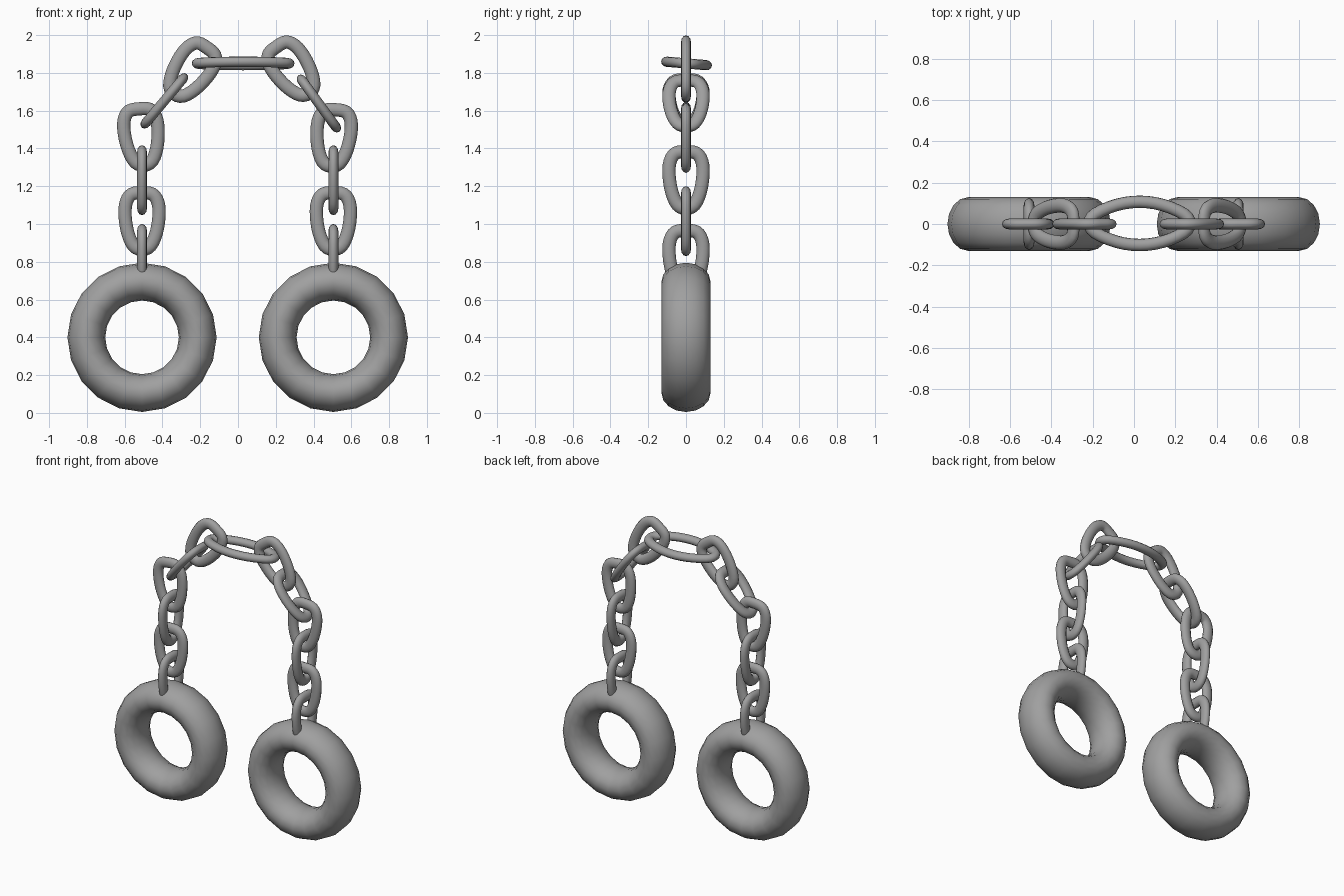
import bpy
from math import sin, cos, pi, radians
from mathutils import Matrix, Vector

cube = bpy.data.objects.get("Cube")
if cube:
    bpy.data.objects.remove(cube, do_unlink=True)

# One grey metal for everything
metal = bpy.data.materials.new("grey_metal")
metal.use_nodes = True
grey = (0.35, 0.35, 0.35, 1)
metal.diffuse_color = grey
metal.node_tree.nodes["Principled BSDF"].inputs["Base Color"].default_value = grey


def closed_curve(half, steps):
    """Mirror half an outline across x = 0 and smooth it into a closed loop."""
    pts = [Vector(p) for p in half]
    pts += [Vector((-p.x, p.y)) for p in reversed(pts[1:-1])]
    n = len(pts)
    loop = []
    for i in range(n):
        a, b, c, d = (pts[(i + k - 1) % n] for k in range(4))
        for s in range(steps):
            t = s / steps
            loop.append(b + (c - a) * (t / 2)
                        + (a * 2 - b * 5 + c * 4 - d) * (t * t / 2)
                        + (b * 3 - a - c * 3 + d) * (t ** 3 / 2))
    return loop


def tube(name, path, in_plane, depth, sides, matrix):
    """Sweep an elliptical section along a closed path lying in the xz plane."""
    n = len(path)
    verts, faces = [], []
    for i, p in enumerate(path):
        tangent = (path[(i + 1) % n] - path[i - 1]).normalized()
        out = Vector((-tangent.y, tangent.x))
        for j in range(sides):
            a = 2 * pi * j / sides
            q = p + out * (in_plane * cos(a))
            verts.append((q.x, depth * sin(a), q.y))
            k, m = (i + 1) % n, (j + 1) % sides
            faces.append((i * sides + j, i * sides + m, k * sides + m, k * sides + j))
    mesh = bpy.data.meshes.new(name)
    mesh.from_pydata(verts, [], faces)
    mesh.polygons.foreach_set("use_smooth", [True] * len(faces))
    mesh.materials.append(metal)
    mesh.update()
    obj = bpy.data.objects.new(name, mesh)
    obj.matrix_world = matrix
    bpy.context.collection.objects.link(obj)
    return obj


def place(x, z, tilt=0, crosswise=False, roll=0, y=0):
    turn = Matrix.Rotation(pi / 2 if crosswise else 0, 4, 'Z')
    return (Matrix.Translation((x, y, z)) @ Matrix.Rotation(radians(roll), 4, 'X')
            @ Matrix.Rotation(radians(tilt), 4, 'Y') @ turn)


# Outlines: egg-shaped link, long top link, round weight ring
egg = closed_curve([(0, .15), (.055, .143), (.084, .10), (.09, .03),
                    (.076, -.06), (.045, -.13), (0, -.15)], 3)
lens = closed_curve([(0, .242), (.045, .215), (.09, .11), (.105, 0),
                     (.09, -.11), (.045, -.215), (0, -.242)], 3)
circle = [Vector((sin(2 * pi * i / 20), cos(2 * pi * i / 20))) * .295 for i in range(20)]

# Each chain: (x, z, tilt, crosswise) from the ring upward
chains = {
    "right": [(-.508, .815, 0, True), (-.508, 1.015, 0, False),
              (-.508, 1.232, 0, True), (-.51, 1.46, -5, False),
              (-.39, 1.652, 40, True), (-.25, 1.81, 35, False)],
    "left": [(.505, .815, 0, True), (.505, 1.015, 0, False),
             (.505, 1.232, 0, True), (.505, 1.455, 5, False),
             (.428, 1.638, -36, True), (.29, 1.815, -35, False)],
}
for side, links in chains.items():
    tube(side + "_ring", circle, .1, .13, 16, place(links[0][0], .4))
    for i, link in enumerate(links):
        tube(f"{side}_chain_link_{i + 1}", egg, .035, .026, 12, place(*link))

# Long link joining both chains
tube("top_link", lens, .03, .027, 12, place(.027, 1.85, 90, True, -5, .003))
